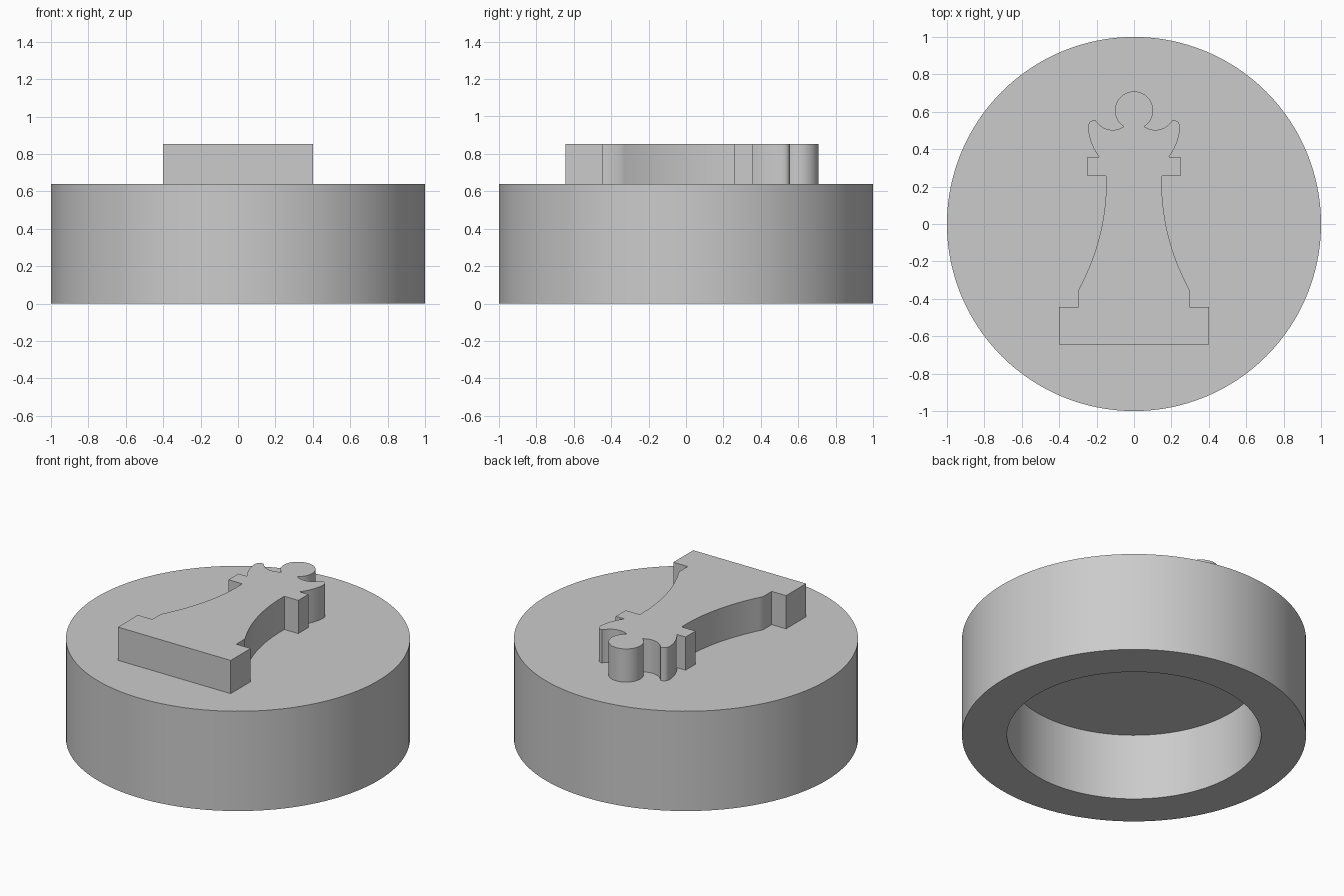
import bpy
import bmesh
from math import cos, sin, pi, radians
from mathutils import Vector

cube = bpy.data.objects.get("Cube")
if cube:
    bpy.data.objects.remove(cube, do_unlink=True)

TOP, HEIGHT = 0.64, 0.853   # puck top and emblem top
RECESS_R, RECESS_Z = 0.738, 0.427

grey = bpy.data.materials.new("plain grey")
grey.use_nodes = True
colour = (0.6, 0.6, 0.6, 1)
grey.diffuse_color = colour
grey.node_tree.nodes["Principled BSDF"].inputs["Base Color"].default_value = colour


def finish(name, bm):
    bmesh.ops.recalc_face_normals(bm, faces=bm.faces)
    mesh = bpy.data.meshes.new(name)
    bm.to_mesh(mesh)
    bm.free()
    mesh.materials.append(grey)
    obj = bpy.data.objects.new(name, mesh)
    bpy.context.collection.objects.link(obj)
    bpy.ops.object.select_all(action='DESELECT')
    obj.select_set(True)
    bpy.context.view_layer.objects.active = obj
    bpy.ops.object.shade_smooth_by_angle(angle=radians(30))
    return obj


def lathe(name, profile, sides=128):
    """Turn a profile of (radius, z) points and cap both ends."""
    bm = bmesh.new()
    rings = [[bm.verts.new((r * cos(2 * pi * i / sides), r * sin(2 * pi * i / sides), z))
              for i in range(sides)] for r, z in profile]
    for a, b in zip(rings, rings[1:]):
        for i in range(sides):
            j = (i + 1) % sides
            bm.faces.new((a[i], a[j], b[j], b[i]))
    bm.faces.new(rings[0])
    bm.faces.new(rings[-1])
    return finish(name, bm)


def bend(a, control, b, steps=12):
    """Points along a quadratic curve, leaving out its start."""
    a, c, b = Vector(a), Vector(control), Vector(b)
    ts = [i / steps for i in range(1, steps + 1)]
    return [tuple(a * (1 - t) ** 2 + c * 2 * t * (1 - t) + b * t * t) for t in ts]


# Round body with a blind recess underneath
lathe("round_body", [(RECESS_R, RECESS_Z), (RECESS_R, 0), (1, 0), (1, TOP)])

# Right half of the emblem outline, from foot to head
half = [(0.4, -0.645), (0.4, -0.443), (0.298, -0.443), (0.298, -0.355)]
half += bend(half[-1], (0.14, -0.06), (0.149, 0.257), 24)         # stem
half += [(0.248, 0.257), (0.248, 0.358), (0.187, 0.358)]          # collar
half += bend(half[-1], (0.238, 0.43), (0.245, 0.505))             # crown side
half += bend(half[-1], (0.25, 0.555), (0.207, 0.555))             # crown tip
half += bend(half[-1], (0.168, 0.5), (0.107, 0.503))              # crown scoop
half += bend(half[-1], (0.08, 0.505), (0.055, 0.521), 6)
for k in range(1, 25):                                            # head ball
    angle = radians(-57 + 147 * k / 24)
    half.append((0.102 * cos(angle), 0.607 + 0.102 * sin(angle)))

# Mirror the half outline and extrude it into a raised emblem
outline = half + [(-x, y) for x, y in reversed(half[:-1])]
bm = bmesh.new()
base = bm.faces.new([bm.verts.new((x, y, TOP)) for x, y in outline])
raised = bmesh.ops.extrude_face_region(bm, geom=[base], use_keep_orig=True)["geom"]
bmesh.ops.translate(bm, vec=(0, 0, HEIGHT - TOP),
                    verts=[v for v in raised if isinstance(v, bmesh.types.BMVert)])
finish("raised_emblem", bm)
